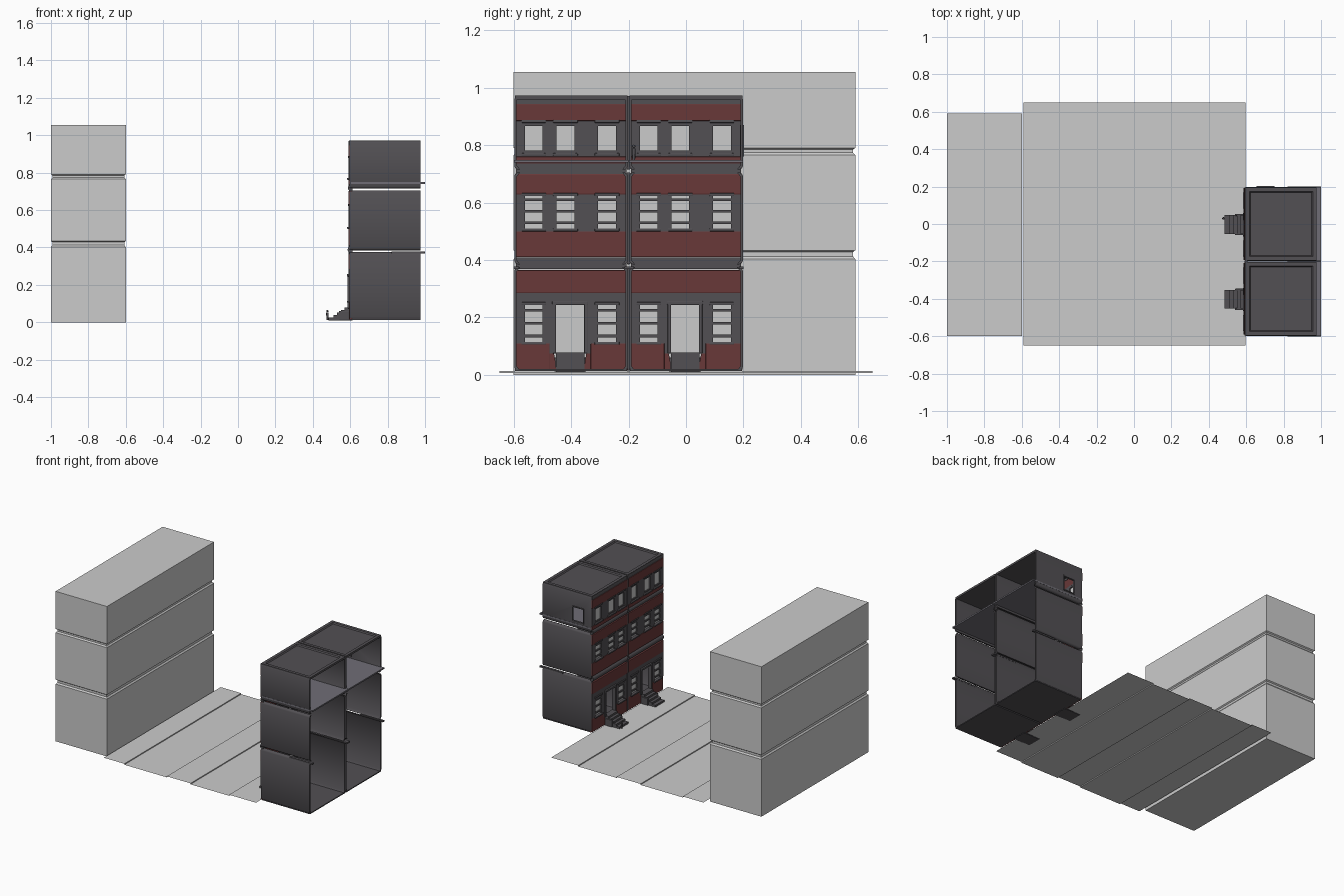
import bpy, bmesh, math
from mathutils import Matrix, Vector

if "Cube" in bpy.data.objects:
    bpy.data.objects.remove(bpy.data.objects["Cube"])


def material(name, rgb):
    m = bpy.data.materials.new(name)
    m.diffuse_color = (*rgb, 1)
    m.use_nodes = True
    m.node_tree.nodes["Principled BSDF"].inputs["Base Color"].default_value = m.diffuse_color
    return m


DARK = material("dark_stone", (0.085, 0.08, 0.088))
RED = material("red_brick", (0.14, 0.04, 0.04))
FLOOR = material("floor_board", (0.16, 0.155, 0.18))


def finish(name, bm, mat=None, bevel=0, smooth=False):
    bmesh.ops.recalc_face_normals(bm, faces=bm.faces[:])
    me = bpy.data.meshes.new(name)
    bm.to_mesh(me)
    bm.free()
    ob = bpy.data.objects.new(name, me)
    bpy.context.collection.objects.link(ob)
    if mat:
        me.materials.append(mat)
    if bevel:
        b = ob.modifiers.new("bevel", 'BEVEL')
        b.width, b.segments = bevel, 2
    if smooth:
        bpy.context.view_layer.objects.active = ob
        bpy.ops.object.select_all(action='DESELECT')
        ob.select_set(True)
        bpy.ops.object.shade_smooth_by_angle(angle=math.radians(50))
    return ob


def boxes(name, items, mat=None, bevel=0):
    """Each item is (x0, x1, y0, y1, z0, z1)."""
    bm = bmesh.new()
    for x0, x1, y0, y1, z0, z1 in items:
        m = Matrix.Translation(((x0 + x1) / 2, (y0 + y1) / 2, (z0 + z1) / 2))
        m = m @ Matrix.Diagonal((x1 - x0, y1 - y0, z1 - z0, 1))
        bmesh.ops.create_cube(bm, size=1, matrix=m)
    return finish(name, bm, mat, bevel)


def prism(name, pts, sweep, place, mat=None, smooth=False):
    """Closed profile swept along a vector; place maps (a, b) to 3D."""
    bm = bmesh.new()
    f = bm.faces.new([bm.verts.new(place(a, b)) for a, b in pts])
    r = bmesh.ops.extrude_face_region(bm, geom=[f])
    bmesh.ops.translate(bm, vec=sweep, verts=[v for v in r["geom"] if isinstance(v, bmesh.types.BMVert)])
    return finish(name, bm, mat, 0, smooth)


# Plain block across the street, with two grooves
bm = bmesh.new()
rings = []
for z, d in [(0, 0), (.403, 0), (.413, .008), (.428, .008), (.434, 0),
             (.765, 0), (.774, .008), (.785, .008), (.791, 0), (1.055, 0)]:
    rings.append([bm.verts.new(p) for p in ((-1 + d, -.6 + d, z), (-.6 - d, -.6 + d, z),
                                            (-.6 - d, .59 - d, z), (-1 + d, .59 - d, z))])
for a, b in zip(rings, rings[1:]):
    for i in range(4):
        j = (i + 1) % 4
        bm.faces.new((a[i], a[j], b[j], b[i]))
bm.faces.new(rings[0])
bm.faces.new(rings[-1])
finish("opposite_block", bm)

# Street: raised pavements and median with curbs
bm = bmesh.new()
prev = None
for x, z in [(-.59, .013), (-.43, .013), (-.43, .006), (-.1, .006), (-.1, .013),
             (.085, .013), (.085, .006), (.385, .006), (.385, .013), (.595, .013)]:
    cur = [bm.verts.new((x, y, z)) for y in (-.65, .65)]
    if prev:
        bm.faces.new((prev[0], cur[0], cur[1], prev[1]))
    prev = cur
finish("street", bm)

STOREYS = [(.015, .375), (.385, .705), (.715, .972)]
WINDOWS = [(.035, .105), (.145, .215), (.29, .36)]
DOOR = (.148, .245)
X0, X1 = .59, .61          # facade thickness


def side_wall(name, y, s, z0, z1):
    c, t = .012, .008
    pts = [(c, z0), (c / 3, z0 + c / 3), (0, z0 + c), (0, z1 - c), (c / 3, z1 - c / 3), (c, z1),
           (c + t, z1), (t, z1 - c - .004), (t, z0 + c + .004), (c + t, z0)]
    return prism(name, pts, Vector((.38, 0, 0)), lambda a, b: (.597, y + s * a, b), DARK, True)


def strips(y, z0, z1, holes):
    """Facade pieces between openings in one horizontal band."""
    edges = [.004] + [e for h in holes for e in h] + [.396]
    return [(X0 + .004, X1, y + edges[i], y + edges[i + 1], z0, z1) for i in range(0, len(edges), 2)]


def window(y, a, b, z0, z1, rails, tag):
    boxes("window_panes_" + tag, [(.602, .606, y + a, y + b, z0, z1)])
    bars = [(.594, .613, y + a, y + b, z - .005, z + .005) for z in rails]
    bars += [(.594, .612, y + e - .004, y + e + .004, z0, z1) for e in (a, b)]
    boxes("window_frame_" + tag, bars, DARK)
    boxes("window_sill_" + tag, [(.583, .612, y + a - .008, y + b + .008, z0 - .01, z0),
                                 (.587, .612, y + a - .008, y + b + .008, z1, z1 + .01)], DARK, .002)


for n, y in enumerate((-.6, -.2)):
    t = "_%d" % (n + 1)
    # Side walls, one shell per storey
    for k, (z0, z1) in enumerate(STOREYS):
        for s, yy in ((1, y + .002), (-1, y + .398)):
            w = side_wall("side_wall%s_%d_%s" % (t, k + 1, "ab"[s < 0]), yy, s, z0, z1)
            if n == 1 and k == 2 and s < 0:
                cut = boxes("window_cutter", [(.66, .745, .15, .25, .765, .865)])
                m = w.modifiers.new("opening", 'BOOLEAN')
                m.operation, m.object, m.solver = 'DIFFERENCE', cut, 'EXACT'
                bpy.context.view_layer.objects.active = w
                bpy.ops.object.modifier_apply(modifier=m.name)
                bpy.data.objects.remove(cut)
    # Brick bands
    red = strips(y, .015, .11, [(.125, .268)])
    for z0, z1 in ((.285, .365), (.41, .5), (.628, .7), (.735, .76), (.885, .945)):
        red.append((X0, X1, y + .004, y + .396, z0, z1))
    boxes("brick_bands" + t, red, RED, .003)
    # Curved shoulders of brick beside the stair
    for s, c in ((1, .125), (-1, .268)):
        arc = [(c, .015)] + [(c + s * .022 * math.cos(q * math.pi / 8), .015 + .08 * math.sin(q * math.pi / 8))
                             for q in range(5)]
        prism("brick_shoulder%s_%d" % (t, s), arc, Vector((.014, 0, 0)),
              lambda a, b: (.595, y + a, b), RED)
    # Stone bands with openings
    w1 = [WINDOWS[0], DOOR, WINDOWS[2]]
    stone = strips(y, .11, .243, w1) + strips(y, .51, .623, WINDOWS) + strips(y, .772, .878, WINDOWS)
    stone += strips(y, .075, .11, [(0.004, .125), DOOR, (.268, .396)])[1:3]
    for z0, z1 in ((.243, .285), (.5, .51), (.623, .628), (.76, .772), (.878, .885), (.945, .972)):
        stone.append((X0 + .004, X1, y + .004, y + .396, z0, z1))
    boxes("stone_bands" + t, stone, DARK)
    # Rounded cornices between storeys and along the roof edge
    for k, (z, r) in enumerate(((.388, .02), (.718, .018), (.957, .013))):
        pts = [(.606 - r * math.sin(a * math.pi / 8), z + r * math.cos(a * math.pi / 8)) for a in range(9)]
        prism("cornice%s_%d" % (t, k + 1), pts + [(.611, z - r), (.611, z + r)],
              Vector((0, .384, 0)), lambda a, b: (a, y + .008, b), DARK, True)
    # Windows
    for i, (a, b) in enumerate(WINDOWS):
        if i != 1:
            window(y, a, b, .115, .243, (.135, .18, .225), "ground%s_%d" % (t, i))
        window(y, a, b, .51, .623, (.53, .57, .61), "middle%s_%d" % (t, i))
        window(y, a, b, .772, .878, (.776, .872), "upper%s_%d" % (t, i))
    # Door surround and front steps
    boxes("door_frame" + t, [(.585, .613, y + DOOR[0] - .012, y + DOOR[0], .075, .25),
                             (.585, .613, y + DOOR[1], y + DOOR[1] + .012, .075, .25),
                             (.583, .613, y + DOOR[0] - .014, y + DOOR[1] + .014, .245, .258)], DARK, .002)
    steps = [(.485, .0), (.485, .026), (.51, .026), (.51, .039), (.53, .039), (.53, .052),
             (.55, .052), (.55, .065), (.57, .065), (.57, .078), (.612, .078), (.612, .0)]
    prism("front_steps" + t, [(a, max(b, .01)) for a, b in steps], Vector((0, .1, 0)),
          lambda a, b: (a, y + .147, b), DARK)
    boxes("step_kerbs" + t, [(.54, .595, y + e, y + e + .01, .012, .06) for e in (.14, .244)], DARK, .003)
    # Roof with a sunken field
    bm = bmesh.new()
    bmesh.ops.create_cube(bm, size=1, matrix=Matrix.Translation((.786, y + .2, .966)) @
                          Matrix.Diagonal((.382, .392, .014, 1)))
    bm.faces.ensure_lookup_table()
    top = max(bm.faces, key=lambda f: f.calc_center_median().z)
    bmesh.ops.inset_region(bm, faces=[top], thickness=.03)
    bmesh.ops.inset_region(bm, faces=[top], thickness=.008, depth=-.008)
    finish("roof" + t, bm, DARK)
    # Floors and rear ledges
    boxes("ground_floor" + t, [(.605, .977, y + .005, y + .395, .013, .02)], DARK)
    boxes("upper_floor" + t, [(.605, 1.0, y + .001, y + .399, .739, .749)], FLOOR)
    boxes("rear_ledges" + t, [(.82, 1.0, y - .001, y + .018, .368, .378),
                              (.82, 1.0, y + .385, y + .4, .368, .378)], DARK)

# Frame of the small side window
boxes("side_window_frame", [(.655, .75, .188, .202, .76, .767), (.655, .75, .188, .202, .863, .87),
                            (.655, .662, .188, .202, .767, .863), (.743, .75, .188, .202, .767, .863)], DARK)
# Drainpipe between the houses
boxes("drainpipe", [(.592, .606, -.206, -.194, z0, z1) for z0, z1 in STOREYS], DARK, .003)

# Tiny bystanders
for i, (x, y, z) in enumerate(((.478, .03, .013), (.9, -.182, .749))):
    bm = bmesh.new()
    bmesh.ops.create_cone(bm, cap_ends=True, segments=8, radius1=.005, radius2=.007, depth=.04,
                          matrix=Matrix.Translation((x, y, z + .02)))
    bmesh.ops.create_uvsphere(bm, u_segments=8, v_segments=6, radius=.006,
                              matrix=Matrix.Translation((x, y, z + .047)))
    finish("bystander_%d" % (i + 1), bm, DARK, 0, True)
